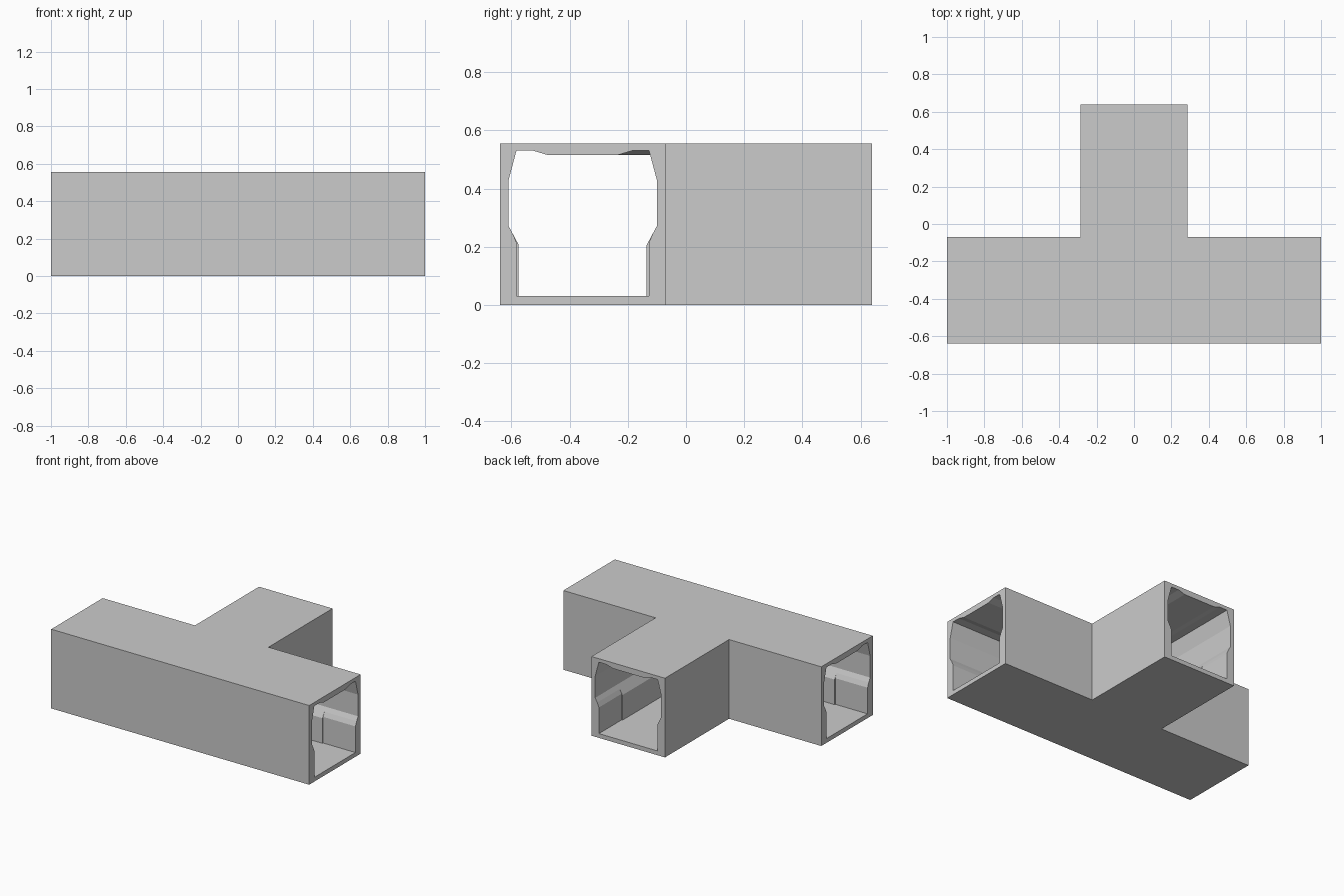
import bpy, bmesh

if "Cube" in bpy.data.objects:
    bpy.data.objects.remove(bpy.data.objects["Cube"])

MAIN_Y = -0.355      # centre line of the long corridor
HALF = 0.285         # half the outer width
HEIGHT = 0.555
BACK = 0.64          # open end of the branch
FRONT = -0.64
MOUTH = 0.25         # length of the wider section behind each opening

grey = bpy.data.materials.new("wall grey")
grey.use_nodes = True
grey.diffuse_color = (0.6, 0.6, 0.6, 1)
grey.node_tree.nodes["Principled BSDF"].inputs["Base Color"].default_value = grey.diffuse_color


def extrude_outline(name, points, offset):
    """Solid made from a planar outline pushed along an offset."""
    bm = bmesh.new()
    face = bm.faces.new([bm.verts.new(p) for p in points])
    moved = bmesh.ops.extrude_face_region(bm, geom=[face])["geom"]
    bmesh.ops.translate(bm, vec=offset, verts=[v for v in moved if isinstance(v, bmesh.types.BMVert)])
    bmesh.ops.recalc_face_normals(bm, faces=bm.faces)
    mesh = bpy.data.meshes.new(name)
    bm.to_mesh(mesh)
    bm.free()
    mesh.materials.append(grey)
    obj = bpy.data.objects.new(name, mesh)
    bpy.context.collection.objects.link(obj)
    return obj


def prism(name, profile, axis, start, end):
    """Profile of (across, height) points run along the corridor or the branch."""
    if axis == "x":
        return extrude_outline(name, [(start, MAIN_Y + u, z) for u, z in profile], (end - start, 0, 0))
    return extrude_outline(name, [(u, start, z) for u, z in profile], (0, end - start, 0))


def combine(target, tool, operation):
    mod = target.modifiers.new("combine", "BOOLEAN")
    mod.operation = operation
    mod.solver = "EXACT"
    mod.object = tool
    bpy.context.view_layer.objects.active = target
    bpy.ops.object.modifier_apply(modifier=mod.name)
    bpy.data.objects.remove(tool)


def mirrored(side):
    return side + [(-u, z) for u, z in reversed(side)]


def tunnel(narrowing):
    return mirrored([(0.227 - narrowing, 0.03), (0.227 - narrowing, 0.213 - narrowing),
                     (0.256, 0.28 - narrowing), (0.256, 0.425), (0.228, 0.53)])


# T-shaped outer block
inner = MAIN_Y + HALF
side = [(1, FRONT), (1, inner), (HALF, inner), (HALF, BACK)]
block = extrude_outline("corridor_junction", [(x, y, 0) for x, y in mirrored(side)], (0, 0, HEIGHT))

# Hollow passages, slightly wider near the three openings
narrow, wide = tunnel(0.007), tunnel(0)
for profile, axis, start, end in [
        (narrow, "x", -1.1, 1.1),
        (narrow, "y", MAIN_Y, BACK + 0.1),
        (wide, "x", 1 - MOUTH, 1.1),
        (wide, "x", -1.1, MOUTH - 1),
        (wide, "y", BACK - MOUTH, BACK + 0.1)]:
    combine(block, prism("passage_cutter", profile, axis, start, end), "DIFFERENCE")

# Lowered ceiling panels with sloped edges
panel = mirrored([(0.12, 0.515), (0.17, 0.53), (0.17, 0.54)])
ceiling = prism("ceiling_panel", panel, "x", -1, 1)
combine(ceiling, prism("branch_panel", panel, "y", MAIN_Y, BACK), "UNION")
combine(block, ceiling, "UNION")
